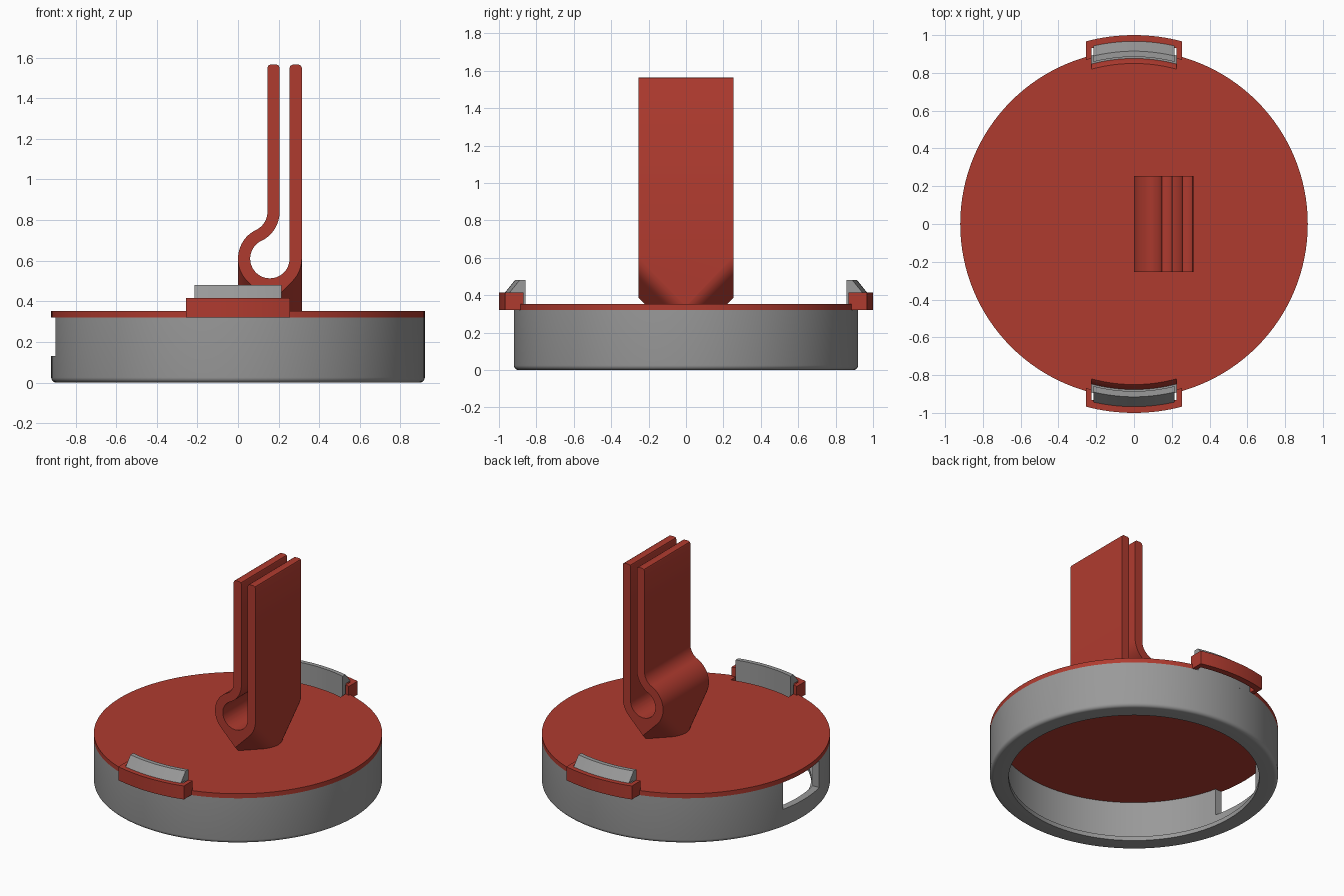
import bpy, bmesh, math

if "Cube" in bpy.data.objects:
    bpy.data.objects.remove(bpy.data.objects["Cube"])


def material(name, rgb):
    m = bpy.data.materials.new(name)
    m.diffuse_color = (*rgb, 1)
    m.use_nodes = True
    m.node_tree.nodes["Principled BSDF"].inputs["Base Color"].default_value = m.diffuse_color
    return m


RED = material("brick red", (0.43, 0.043, 0.028))
GREY = material("mid grey", (0.32, 0.32, 0.32))


def finish(name, bm, mat):
    bmesh.ops.remove_doubles(bm, verts=bm.verts, dist=1e-5)
    bmesh.ops.recalc_face_normals(bm, faces=bm.faces)
    me = bpy.data.meshes.new(name)
    bm.to_mesh(me)
    bm.free()
    ob = bpy.data.objects.new(name, me)
    bpy.context.collection.objects.link(ob)
    me.materials.append(mat)
    return ob


def smooth(ob):
    bpy.ops.object.select_all(action='DESELECT')
    ob.select_set(True)
    bpy.context.view_layer.objects.active = ob
    bpy.ops.object.shade_smooth_by_angle(angle=math.radians(30))


def loft(name, sections, mat, closed=False):
    """Skin a list of equal-sized cross-sections."""
    bm = bmesh.new()
    rows = [[bm.verts.new(p) for p in s] for s in sections]
    n, k = len(rows), len(rows[0])
    for i in range(n if closed else n - 1):
        a, b = rows[i], rows[(i + 1) % n]
        for j in range(k):
            bm.faces.new((a[j], a[(j + 1) % k], b[(j + 1) % k], b[j]))
    if not closed:
        bm.faces.new(rows[0])
        bm.faces.new(rows[-1])
    return finish(name, bm, mat)


def lathe(name, profile, mat, steps=128):
    turn = [2 * math.pi * i / steps for i in range(steps)]
    return loft(name, [[(r * math.cos(a), r * math.sin(a), z) for r, z in profile]
                       for a in turn], mat, True)


def arc_bar(name, profile, x0, x1, side, mat, steps=16):
    """Bar following a circle about the z axis, with ends cut parallel to y."""
    xs = [x0 + (x1 - x0) * i / steps for i in range(steps + 1)]
    return loft(name, [[(x, side * math.sqrt(r * r - x * x), z) for r, z in profile]
                       for x in xs], mat)


def box_profile(r0, r1, z0, z1):
    return [(r0, z0), (r1, z0), (r1, z1), (r0, z1)]


def cut(ob, cutter):
    m = ob.modifiers.new("cut", 'BOOLEAN')
    m.operation, m.solver, m.object = 'DIFFERENCE', 'EXACT', cutter
    bpy.context.view_layer.objects.active = ob
    bpy.ops.object.modifier_apply(modifier=m.name)
    bpy.data.objects.remove(cutter)


# Hollow base ring with a rounded foot and an inner lip
foot = [(0.895 + 0.025 * math.sin(t), 0.025 - 0.025 * math.cos(t))
        for t in [math.pi / 2 * i / 5 for i in range(6)]]
ring = lathe("base_ring", [(0.80, 0.0)] + foot +
             [(0.92, 0.32), (0.87, 0.32), (0.87, 0.03), (0.80, 0.03)], GREY)
# Side window in the ring
cut(ring, loft("window_cutter", [[(x, -0.2, 0.13), (x, 0.2, 0.13), (x, 0.2, 0.4), (x, -0.2, 0.4)]
                                 for x in (-1.1, -0.7)], GREY))
smooth(ring)

# Lid disc with a chamfered slot for each latch
bm = bmesh.new()
bmesh.ops.create_cone(bm, cap_ends=True, segments=128, radius1=0.92, radius2=0.92, depth=0.032)
bmesh.ops.translate(bm, verts=bm.verts, vec=(0, 0, 0.336))
lid = finish("lid", bm, RED)
for side in (-1, 1):
    slot = [(0.882, 0.30), (1.1, 0.30), (1.1, 0.40), (0.85, 0.40), (0.85, 0.352), (0.875, 0.325)]
    cut(lid, arc_bar("slot_cutter", slot, -0.225, 0.225, side, RED))
smooth(lid)

# Latches: grey hook on the ring, red catch on the lid
hook = [(0.885, 0.30), (0.885, 0.48), (0.915, 0.48), (0.967, 0.415), (0.92, 0.415), (0.92, 0.30)]
for side, tag in ((-1, "front"), (1, "back")):
    smooth(arc_bar(tag + "_latch_hook", hook, -0.215, 0.215, side, GREY))
    smooth(arc_bar(tag + "_catch_bar", box_profile(0.957, 1.0, 0.32, 0.415),
                   -0.255, 0.255, side, RED))
    for x in (-0.24, 0.24):
        arc_bar(tag + "_catch_end", box_profile(0.905, 0.999, 0.32, 0.415),
                x - 0.015, x + 0.015, side, RED, 2)

# Clip made of two tall plates joined by a loop
CX, CZ, RO, RI, HW, TOP = 0.157, 0.61, 0.157, 0.097, 0.255, 1.565


def plate_top(x0, x1):
    return [((x0, TOP - 0.015), (x1, TOP - 0.015)),
            ((x0 + 0.004, TOP - 0.005), (x1 - 0.004, TOP - 0.005)),
            ((x0 + 0.014, TOP), (x1 - 0.014, TOP))]


def strap(name, pairs):
    smooth(loft(name, [[(a[0], -HW, a[1]), (b[0], -HW, b[1]), (b[0], HW, b[1]), (a[0], HW, a[1])]
                       for a, b in pairs], RED))


def polar(cx, cz, r, a):
    return (cx + r * math.cos(a), cz + r * math.sin(a))


strap("clip_right_plate", [((0.254, CZ), (0.314, CZ))] + plate_top(0.254, 0.314))
fx, fz = 0.045, 0.841
join = math.atan2(fz - CZ, fx - CX)
pairs = []
for i in range(13):
    a = math.pi + (join - math.pi) * i / 12
    pairs.append((polar(CX, CZ, RO, a), polar(CX, CZ, RI, a)))
for i in range(1, 13):
    a = (join - math.pi) * (1 - i / 12)
    pairs.append((polar(fx, fz, 0.10, a), polar(fx, fz, 0.16, a)))
strap("clip_left_plate", pairs + plate_top(0.145, 0.205))

# Neck under the loop: teardrop ends undercut at 45 degrees down to the lid
sections = []
stops = sorted({round(s * r * math.sin(math.pi / 2 * i / 14), 5)
                for s in (-1, 1) for r in (RO, RI) for i in range(15)})
for d in stops:
    u = abs(d)
    tear = CZ - RO * math.sqrt(2) + u if u < RO * math.sqrt(0.5) else \
        CZ - math.sqrt(max(RO * RO - u * u, 0))
    tear = min(tear, CZ - 0.002)
    top = CZ - math.sqrt(max(RI * RI - u * u, 0))
    y0 = max(HW - (tear - 0.345), 0.003)
    x = CX + d
    sections.append([(x, -y0, 0.345), (x, y0, 0.345), (x, HW, tear),
                     (x, HW, top), (x, -HW, top), (x, -HW, tear)])
smooth(loft("clip_neck", sections, RED))
